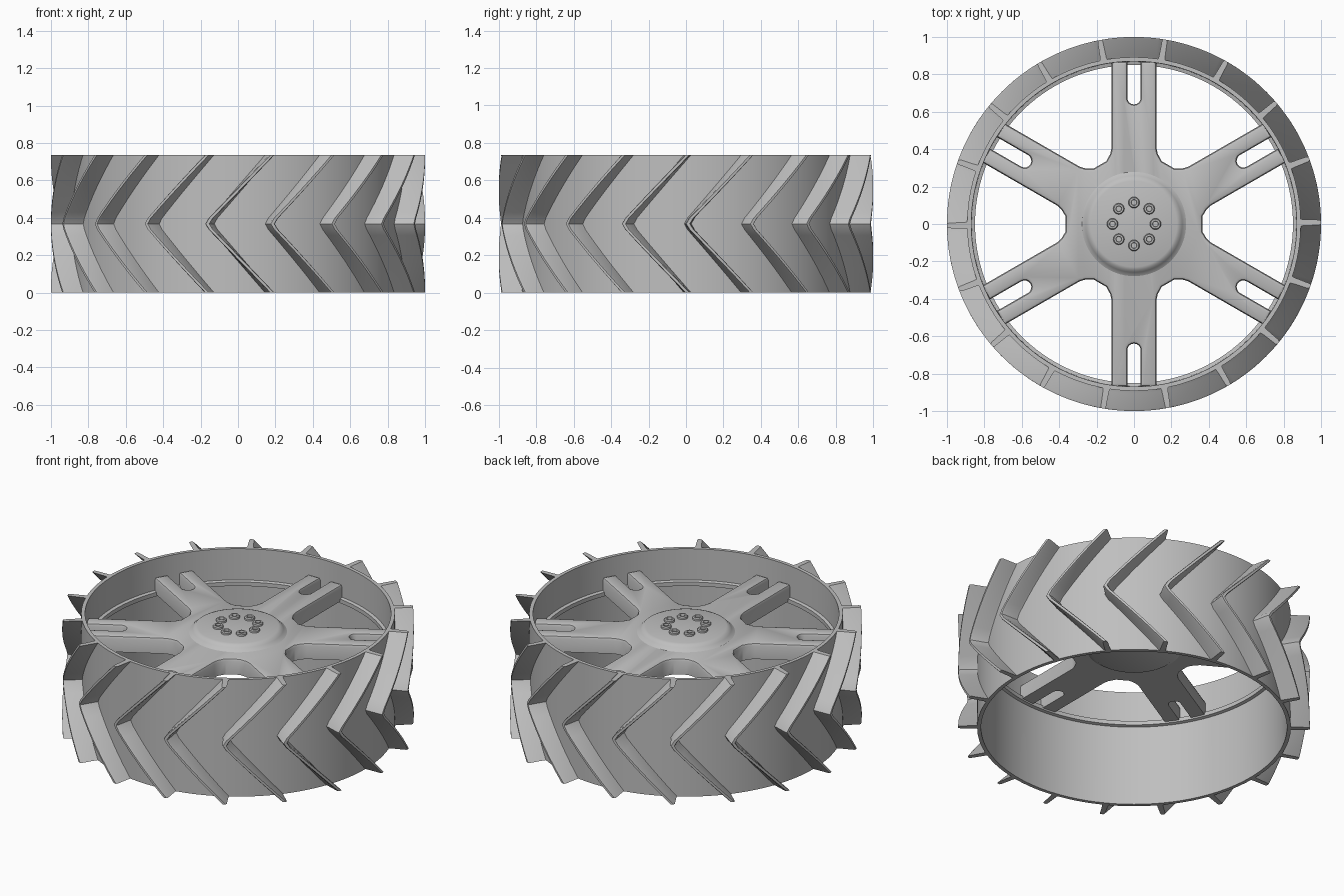
import bpy, bmesh
from math import sin, cos, pi, radians

cube = bpy.data.objects.get("Cube")
if cube:
    bpy.data.objects.remove(cube, do_unlink=True)

GREY = (0.52, 0.52, 0.52, 1)
metal = bpy.data.materials.new("grey metal")
metal.use_nodes = True
metal.diffuse_color = GREY
metal.node_tree.nodes["Principled BSDF"].inputs["Base Color"].default_value = GREY

HEIGHT = 0.735


def finish(bm, name, angle=30):
    bmesh.ops.recalc_face_normals(bm, faces=bm.faces)
    mesh = bpy.data.meshes.new(name)
    bm.to_mesh(mesh)
    bm.free()
    mesh.materials.append(metal)
    ob = bpy.data.objects.new(name, mesh)
    bpy.context.collection.objects.link(ob)
    bpy.ops.object.select_all(action='DESELECT')
    ob.select_set(True)
    bpy.context.view_layer.objects.active = ob
    bpy.ops.object.shade_smooth_by_angle(angle=radians(angle))
    return ob


def lathe(bm, profile, steps, centre=(0, 0), closed=True):
    """Turn a profile of (radius, z) points about a vertical axis."""
    rings = []
    for i in range(steps):
        a = 2 * pi * i / steps
        rings.append([bm.verts.new((centre[0] + r * cos(a), centre[1] + r * sin(a), z))
                      for r, z in profile])
    n = len(profile)
    for i in range(steps):
        p, q = rings[i], rings[(i + 1) % steps]
        for j in range(n if closed else n - 1):
            k = (j + 1) % n
            bm.faces.new((p[j], q[j], q[k], p[k]))
    if not closed:
        bm.faces.new([r[0] for r in rings])
        bm.faces.new([r[-1] for r in rings])


# Rim: cylindrical wall with a thin inner lip that carries the spokes
bm = bmesh.new()
lathe(bm, [(0.892, 0), (0.892, HEIGHT), (0.87, HEIGHT), (0.868, 0.54),
           (0.85, 0.535), (0.85, 0.51), (0.868, 0.505), (0.87, 0)], 144)
finish(bm, "rim")

# Spokes: six slotted arms joined to a hexagonal web
ARM, SLOT, END, FLAT = 0.12, 0.036, 0.87, 0.365
web = (FLAT * cos(pi / 6) + 0.02, FLAT / 2 - 0.04 * cos(pi / 6))
half = [web, (0.375, 0.127), (0.405, ARM), (END, ARM), (END, SLOT)]
slot_end = [(0.675 - SLOT * sin(t * pi / 8), SLOT * cos(t * pi / 8)) for t in range(9)]
arm = [(r, -s) for r, s in half] + slot_end[::-1] + half[::-1]
bm = bmesh.new()
loop = []
for k in range(6):
    a = radians(30 + 60 * k)
    loop += [bm.verts.new((r * cos(a) - s * sin(a), r * sin(a) + s * cos(a), 0.52))
             for r, s in arm]
base = bm.faces.new(loop)
extruded = bmesh.ops.extrude_face_region(bm, geom=[base], use_keep_orig=True)
for v in extruded["geom"]:
    if isinstance(v, bmesh.types.BMVert):
        v.co.z = 0.62
top_edges = [e for e in bm.edges if all(v.co.z > 0.6 for v in e.verts)]
bmesh.ops.bevel(bm, geom=top_edges, offset=0.018, segments=2, profile=0.5,
                affect='EDGES', clamp_overlap=True)
finish(bm, "spokes")

# Hub: raised disc with a filleted foot and a shallow boss underneath
bm = bmesh.new()
lathe(bm, [(0.24, 0.5), (0.27, 0.52), (0.29, 0.615), (0.272, 0.623), (0.258, 0.638),
           (0.246, 0.65), (0.23, 0.656)], 72, closed=False)
finish(bm, "hub", 40)

# Bolts: eight round heads with a sunken socket
bm = bmesh.new()
for k in range(8):
    a = k * pi / 4
    lathe(bm, [(0.03, 0.65), (0.03, 0.667), (0.025, 0.673), (0.016, 0.673), (0.014, 0.66)],
          20, (0.115 * cos(a), 0.115 * sin(a)), closed=False)
finish(bm, "hub_bolts")

# Treads: eighteen tapered chevron bars wrapped around the rim
SWEEP, STEPS = radians(20.5), 24
section = [(0.885, -0.023), (0.905, -0.018), (0.99, -0.014), (1.0, -0.009),
           (1.0, 0.009), (0.99, 0.014), (0.905, 0.018), (0.885, 0.023)]
bm = bmesh.new()
for k in range(18):
    apex = radians(-100 + 20 * k)
    rows = []
    for i in range(STEPS + 1):
        t = 2 * i / STEPS - 1
        # slightly rounded point at mid height
        a = apex + SWEEP * max(abs(t), 0.03)
        rows.append([bm.verts.new((r * cos(a + w), r * sin(a + w), HEIGHT * (t + 1) / 2))
                     for r, w in section])
    n = len(section)
    for p, q in zip(rows, rows[1:]):
        for j in range(n):
            m = (j + 1) % n
            bm.faces.new((p[j], p[m], q[m], q[j]))
    bm.faces.new(rows[0])
    bm.faces.new(rows[-1])
finish(bm, "treads")
